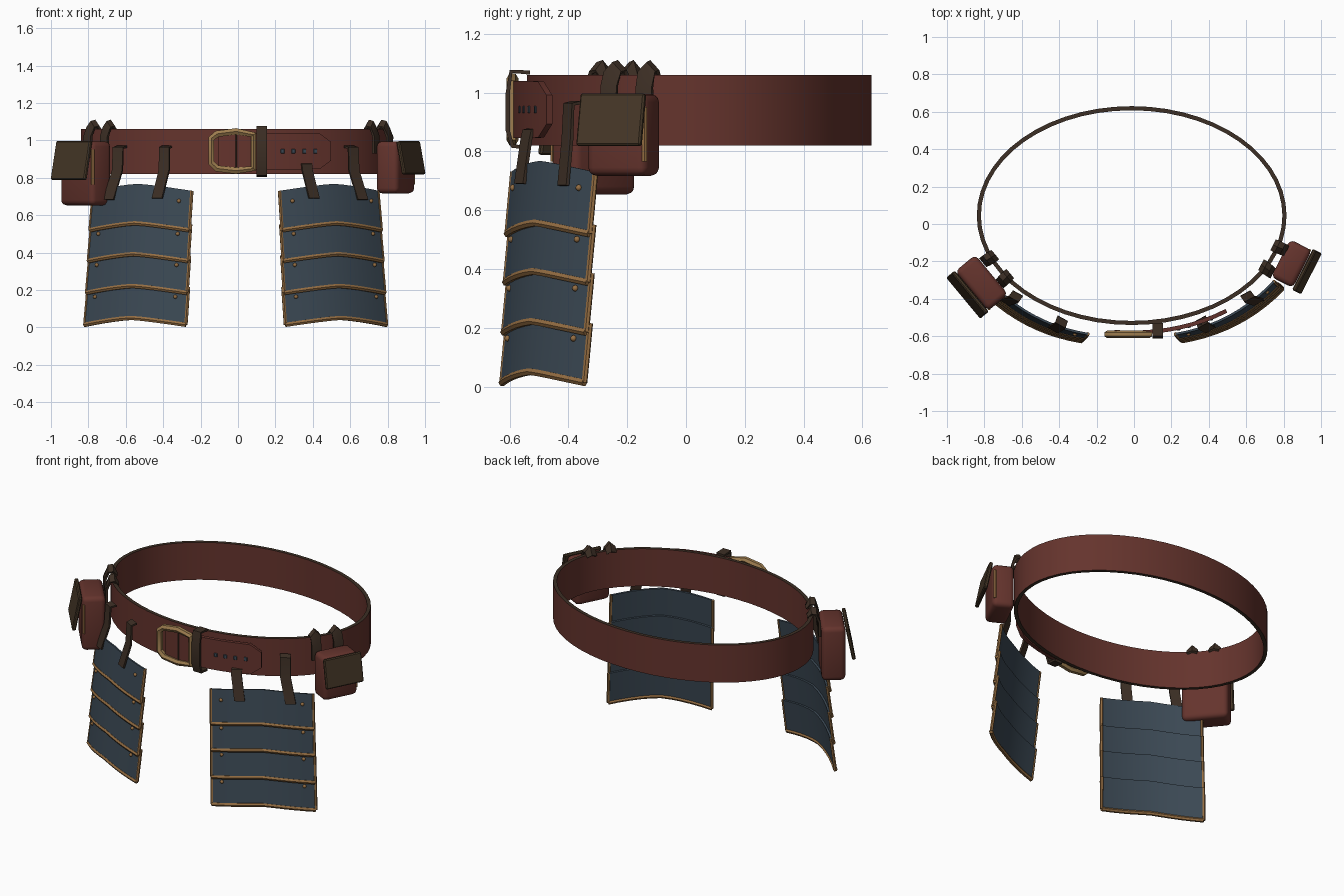
import bpy, bmesh, math
from math import sin, cos, radians, pi
from mathutils import Vector, Matrix

old = bpy.data.objects.get("Cube")
if old:
    bpy.data.objects.remove(old, do_unlink=True)

parts = []


def material(name, rgb):
    m = bpy.data.materials.new(name)
    m.use_nodes = True
    col = (*rgb, 1)
    m.diffuse_color = col
    bsdf = m.node_tree.nodes["Principled BSDF"]
    bsdf.inputs["Base Color"].default_value = col
    bsdf.inputs["Roughness"].default_value = 0.7
    return m


LEATHER = material("red_leather", (0.130, 0.034, 0.026))
DARK = material("dark_leather", (0.046, 0.028, 0.018))
FLAP = material("olive_leather", (0.060, 0.038, 0.020))
STEEL = material("blue_steel", (0.044, 0.066, 0.089))
BRONZE = material("bronze", (0.300, 0.155, 0.055))
GOLD = material("gold", (0.340, 0.205, 0.078))


def add(name, data, *mats):
    ob = bpy.data.objects.new(name, data)
    bpy.context.scene.collection.objects.link(ob)
    for m in mats:
        data.materials.append(m)
    parts.append(ob)
    return ob


def from_bmesh(name, bm, *mats):
    bmesh.ops.recalc_face_normals(bm, faces=bm.faces)
    me = bpy.data.meshes.new(name)
    bm.to_mesh(me)
    bm.free()
    return add(name, me, *mats)


def sheet(name, f, us, vs, thick, mat, rim=None, closed=False):
    """Thick sheet through the points f(u, v)."""
    bm = bmesh.new()
    grid = [[bm.verts.new(f(u, v)) for v in vs] for u in us]
    pairs = list(zip(grid, grid[1:]))
    if closed:
        pairs.append((grid[-1], grid[0]))
    for a, b in pairs:
        for j in range(len(vs) - 1):
            bm.faces.new((a[j], b[j], b[j + 1], a[j + 1]))
    ob = from_bmesh(name, bm, mat, rim or mat)
    mod = ob.modifiers.new("thickness", 'SOLIDIFY')
    mod.thickness, mod.offset = thick, 0
    mod.material_offset_rim = 1


def tube(name, pts, radius, mat, cyclic=False):
    cu = bpy.data.curves.new(name, 'CURVE')
    cu.dimensions = '3D'
    cu.bevel_depth, cu.bevel_resolution = radius, 1
    cu.use_fill_caps = True
    sp = cu.splines.new('POLY')
    sp.points.add(len(pts) - 1)
    for p, co in zip(sp.points, pts):
        p.co = (*co, 1)
    sp.use_cyclic_u = cyclic
    add(name, cu, mat)


def box(name, loc, dims, mat, turn=0, tilt=0, bevel=0.006, segs=1):
    bm = bmesh.new()
    bmesh.ops.create_cube(bm, size=1, matrix=Matrix.Diagonal((*dims, 1)))
    bmesh.ops.bevel(bm, geom=bm.edges[:], offset=bevel, segments=segs,
                    profile=0.5, affect='EDGES')
    bm.transform(Matrix.Translation(loc) @ Matrix.Rotation(turn, 4, 'Z')
                 @ Matrix.Rotation(tilt, 4, 'Y'))
    from_bmesh(name, bm, mat)


def steps(n):
    return [i / n for i in range(n + 1)]


# Belt ring: an oval with dark edges
CX, CY, RX, RY = -0.0125, 0.045, 0.817, 0.574


def oval(a, z, off=0.0):
    n = Vector((cos(a) / RX, sin(a) / RY, 0)).normalized()
    return Vector((CX + RX * cos(a), CY + RY * sin(a), z)) + n * off


def front(x, z, off=0.0):
    return oval(-math.acos((x - CX) / RX), z, off)


sheet("belt", oval, [2 * pi * i / 56 for i in range(56)],
      [0.82, 0.94, 1.06], 0.022, LEATHER, DARK, closed=True)


# Overlapping belt end with a clipped tip and holes
def belt_end(x, v):
    half = 0.097 - max(0, x - 0.41) * 0.8
    return front(x, 0.942 + v * half, 0.052)


sheet("belt_end", belt_end, [-0.1 + 0.057 * i for i in range(11)],
      [-1, 0, 1], 0.022, LEATHER)
for i in range(4):
    x = 0.225 + 0.055 * i
    box(f"belt_hole_{i + 1}", front(x, 0.942, 0.062), (0.02, 0.008, 0.024),
        STEEL, turn=0.5 * (x - CX), bevel=0.002)

# Buckle, its bar and the keeper loop
outline = [(-0.143, 0.88), (-0.143, 1.01), (-0.112, 1.035), (-0.01, 1.048),
           (0.083, 1.03), (0.083, 0.85), (-0.01, 0.838), (-0.112, 0.85)]
tube("buckle_frame", [(x, -0.59, z) for x, z in outline], 0.020, GOLD, True)
box("buckle_bar", (-0.01, -0.588, 0.942), (0.01, 0.012, 0.18), DARK, bevel=0.003)
keeper = [(-0.53, 1.068), (-0.595, 1.072), (-0.606, 1.0),
          (-0.606, 0.87), (-0.59, 0.818), (-0.53, 0.812)]
sheet("keeper_loop", lambda x, j: Vector((x, *keeper[j])), [0.1, 0.156],
      range(6), 0.014, DARK)


# Hanging plate guards, one on each side
def guard(side, label, strap_tops):
    out = Vector((0.479, -0.878, 0))

    def mirror(p):
        return Vector((CX + side * (p.x - CX), p.y, p.z))

    def skin(u, z, off=0.0):
        s = 2 * u - 1
        drop = (0.73 - z) / 0.72
        p = Vector((0.222 + (0.525 + 0.015 * drop) * u, -0.588 + 0.28 * u, 0))
        p += Vector((0.025, -0.025, 0)) * drop + out * (0.05 * (1 - s * s) + off)
        p.z = z + 0.037 * (1 - abs(s) ** 1.3)
        return p

    us = steps(10)
    tops, bottoms = (0.73, 0.55, 0.385, 0.215), (0.52, 0.355, 0.185, 0.014)
    for k, (top, low) in enumerate(zip(tops, bottoms), 1):
        def plate(u, v, lift=0.0):
            return mirror(skin(u, top + (low - top) * v, 0.014 * v + lift))
        sheet(f"{label}_plate_{k}", plate, us, steps(2), 0.012, STEEL)
        tube(f"{label}_plate_trim_{k}", [plate(u, 1) for u in us], 0.013, BRONZE)
        for u in (0, 1):
            tube(f"{label}_side_trim_{k}_{u}", [plate(u, v) for v in steps(2)],
                 0.010, BRONZE)
        for u in (0.1, 0.9):
            bm = bmesh.new()
            bmesh.ops.create_icosphere(bm, subdivisions=2, radius=0.011,
                                       matrix=Matrix.Translation(plate(u, 0.3, 0.008)))
            from_bmesh(f"{label}_rivet_{k}_{u}", bm, BRONZE)

    # Straps that hang from the belt over the top plate
    places = ((0.345, 0.07, 0.29), (0.58, 0.06, 0.79))
    for i, ((x, off, u), z) in enumerate(zip(places, strap_tops), 1):
        path = [front(x, z + 0.006, off - 0.035), front(x, z, off),
                front(x, 0.84, off + 0.006), skin(u, 0.665, 0.022)]
        across = Vector((0.88, 0.48, 0)) * 0.031

        def strap(w, j):
            return mirror(path[j] + across * w)
        sheet(f"{label}_hanging_strap_{i}", strap, [-1, 1], range(4), 0.012, DARK)


guard(1, "left", (0.87, 0.96))
guard(-1, "right", (0.96, 0.96))


# Belt pouches with leaning flaps and peaked loops over the belt
def pouch(label, x, y, turn, size, z0, flap_size, flap_z, loops):
    depth, width = size
    n = Vector((cos(turn), sin(turn), 0))
    t = Vector((-sin(turn), cos(turn), 0))
    c = Vector((x, y, 0))
    height = 0.995 - z0
    box(f"{label}_pouch", c + Vector((0, 0, z0 + height / 2)),
        (depth, width, height), LEATHER, turn, bevel=0.028, segs=3)
    box(f"{label}_pouch_flap",
        c + n * (depth / 2 + 0.028) + Vector((0, 0, flap_z)),
        (0.022, *flap_size), FLAP, turn, radians(-11))
    edge = c + n * (depth / 2 - 0.012) + t * (width / 2 - 0.006)
    tube(f"{label}_pouch_piping",
         [edge + Vector((0, 0, h)) for h in (0.765, 0.95)], 0.009, BRONZE)
    # Each loop is (offset, height, ridge height)
    profile = [(-0.022, 1.045, 0.01), (0.0, 1.072, 0.032), (0.024, 1.068, 0.03),
               (0.045, 1.02, 0), (0.045, 0.93, 0)]
    for i, deg in enumerate(loops, 1):
        a = radians(deg)

        def loop(w, j):
            off, h, ridge = profile[j]
            return oval(a, h + ridge * (1 - abs(w)), off) + t * w * 0.03
        sheet(f"{label}_pouch_loop_{i}", loop, [-1, 0, 1], range(5), 0.014, DARK)


pouch("left", 0.842, -0.212, radians(-27), (0.13, 0.225), 0.717,
      (0.245, 0.18), 0.907, (-17, -29))
pouch("right", -0.815, -0.315, radians(219.7), (0.14, 0.275), 0.653,
      (0.285, 0.21), 0.892, (203, 215))

# Bake modifiers and curves, then smooth with sharp edges kept
bpy.ops.object.select_all(action='DESELECT')
for ob in parts:
    ob.select_set(True)
bpy.context.view_layer.objects.active = parts[0]
bpy.ops.object.convert(target='MESH')
bpy.ops.object.shade_smooth_by_angle(angle=radians(35))
